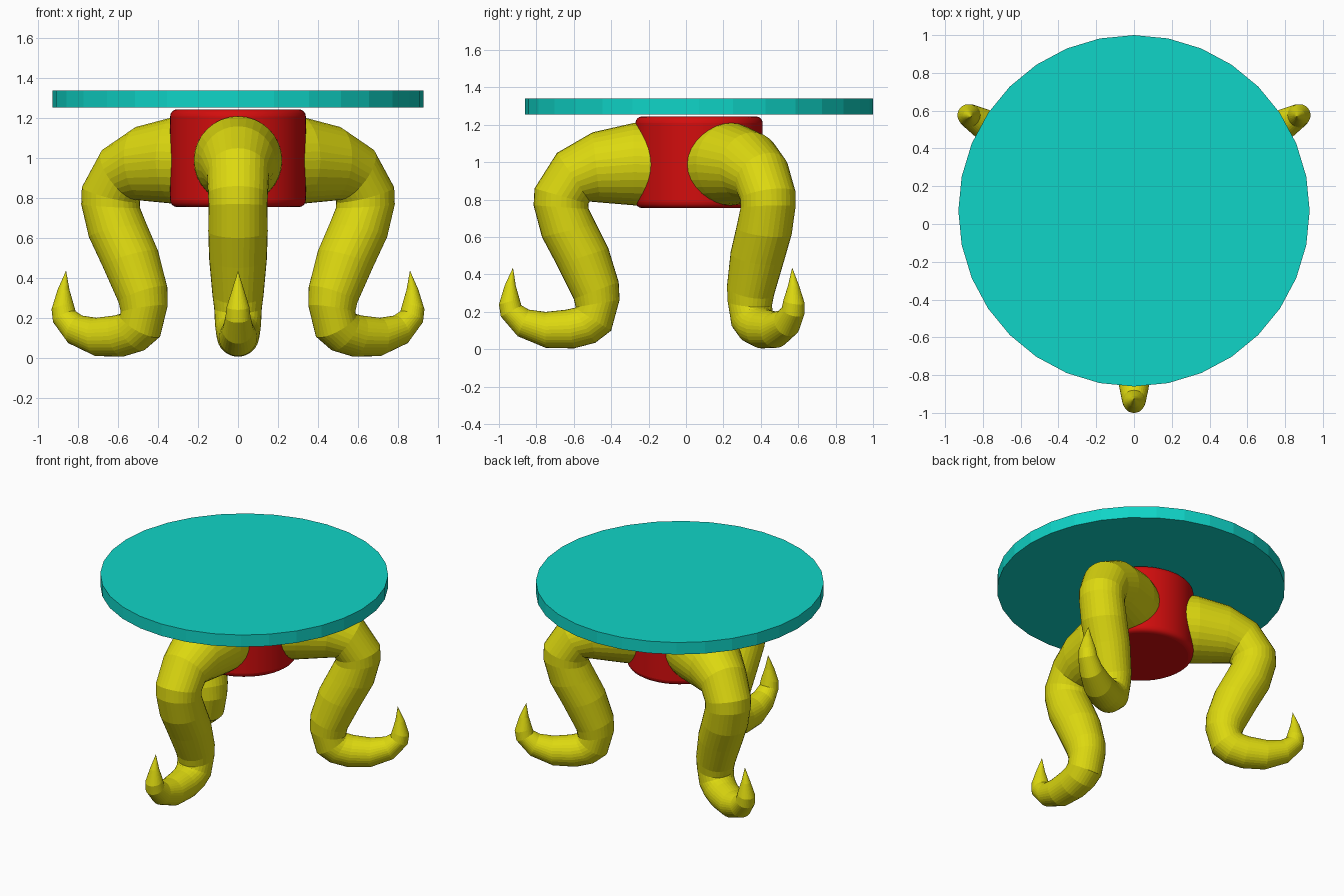
import bpy, bmesh
from math import cos, sin, pi, radians
from mathutils import Vector, Matrix

if "Cube" in bpy.data.objects:
    bpy.data.objects.remove(bpy.data.objects["Cube"], do_unlink=True)

CENTRE = Vector((0, 0.07, 0))
SIDES = 32


def material(name, rgb):
    m = bpy.data.materials.new(name)
    m.use_nodes = True
    colour = (*rgb, 1)
    m.diffuse_color = colour
    m.node_tree.nodes["Principled BSDF"].inputs["Base Color"].default_value = colour
    return m


teal = material("teal", (0.005, 0.66, 0.57))
red = material("red", (0.65, 0.004, 0.004))
yellow = material("yellow", (0.72, 0.69, 0.005))


def cylinder(name, radius, low, high, sides, mat):
    bpy.ops.mesh.primitive_cylinder_add(
        vertices=sides, radius=radius, depth=high - low,
        location=CENTRE + Vector((0, 0, (low + high) / 2)))
    obj = bpy.context.object
    obj.name = name
    obj.data.materials.append(mat)
    return obj


# Table top: a faceted disc
cylinder("table_top", 0.93, 1.255, 1.34, SIDES, teal)

# Hub: a drum with rounded rims
hub = cylinder("hub", 0.34, 0.755, 1.245, 64, red)
bevel = hub.modifiers.new("rounded_rims", "BEVEL")
bevel.width = 0.035
bevel.segments = 4
bevel.limit_method = "ANGLE"
bevel.angle_limit = radians(40)
bpy.ops.object.shade_smooth_by_angle(angle=radians(35))

# Leg rings: outer (y, z) and inner (y, z) ends of each ring's diameter
RINGS = [
    ((-.14, 1.21), (-.14, .765)), ((-.28, 1.21), (-.28, .77)),
    ((-.50, 1.16), (-.46, .785)), ((-.69, 1.05), (-.515, .79)),
    ((-.81, .86), (-.522, .778)), ((-.815, .77), (-.52, .75)),
    ((-.77, .60), (-.48, .67)), ((-.69, .45), (-.415, .54)),
    ((-.60, .27), (-.36, .36)), ((-.59, .225), (-.355, .265)),
    ((-.595, .222), (-.40, .10)), ((-.605, .22), (-.485, .035)),
    ((-.64, .212), (-.60, .005)), ((-.75, .20), (-.75, .008)),
    ((-.84, .212), (-.90, .07)), ((-.88, .235), (-.99, .175)),
    ((-.89, .27), (-1.0, .24)), ((-.91, .34), (-.97, .34)),
]
TIP = (-.925, .437)


def leg(name, angle):
    bm = bmesh.new()
    loops = []
    for outer, inner in RINGS:
        a, b = Vector((0, *outer)), Vector((0, *inner))
        mid, half = (a + b) / 2, (a - b) / 2
        side = Vector((half.length, 0, 0))
        loops.append([bm.verts.new(mid + half * cos(t) + side * sin(t))
                      for t in (2 * pi * i / SIDES for i in range(SIDES))])
    for p, q in zip(loops, loops[1:]):
        for i in range(SIDES):
            j = (i + 1) % SIDES
            bm.faces.new((p[i], p[j], q[j], q[i]))
    bm.faces.new(loops[0])
    tip = bm.verts.new((0, *TIP))
    for i in range(SIDES):
        bm.faces.new((loops[-1][i], loops[-1][(i + 1) % SIDES], tip))
    bmesh.ops.recalc_face_normals(bm, faces=bm.faces)
    bmesh.ops.rotate(bm, verts=bm.verts, cent=CENTRE,
                     matrix=Matrix.Rotation(angle, 3, "Z"))
    mesh = bpy.data.meshes.new(name)
    bm.to_mesh(mesh)
    bm.free()
    mesh.materials.append(yellow)
    bpy.context.collection.objects.link(bpy.data.objects.new(name, mesh))


# Three tentacle legs spaced evenly around the hub
for k, name in enumerate(("front_leg", "back_left_leg", "back_right_leg")):
    leg(name, k * 2 * pi / 3)
